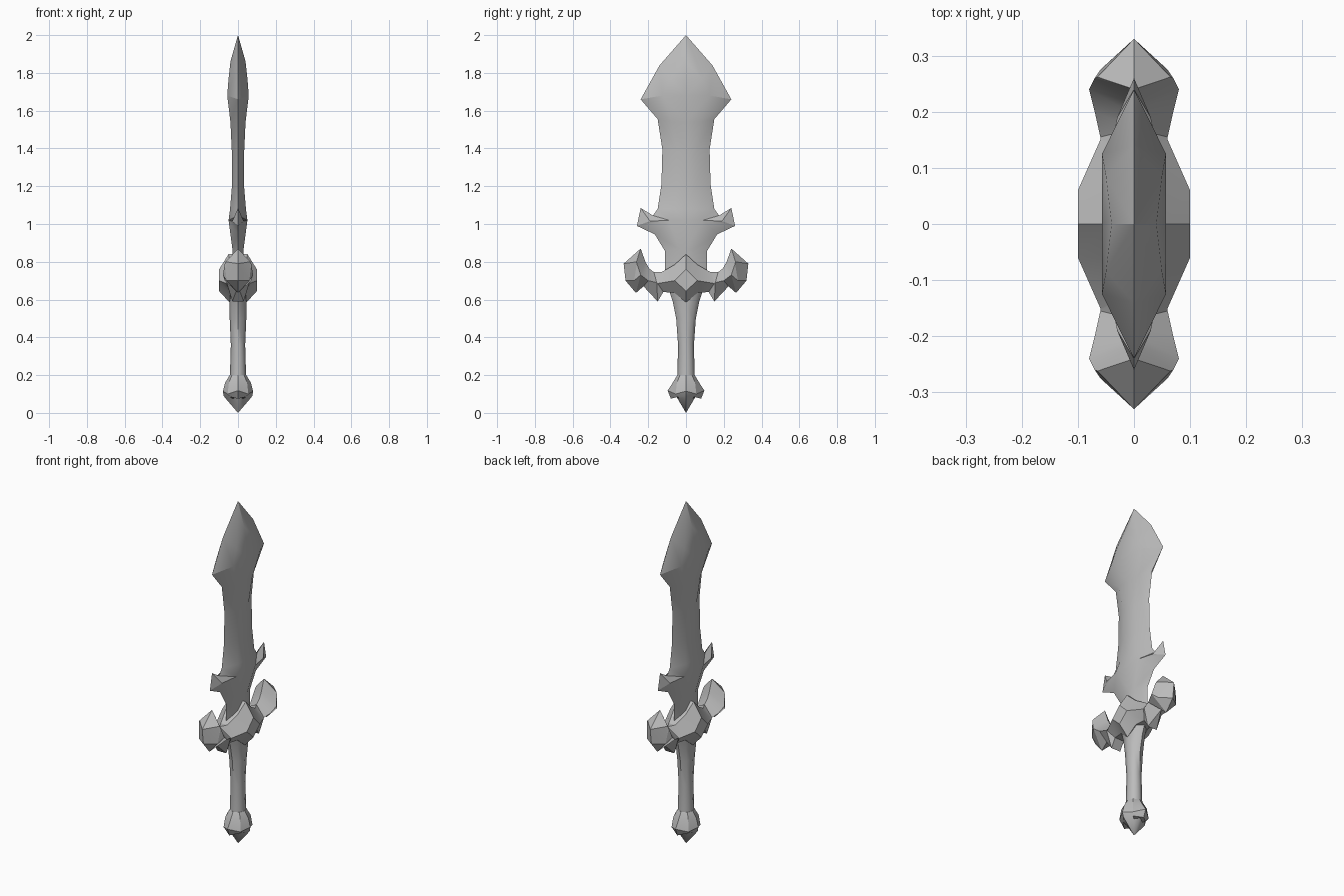
import bpy
import bmesh
from math import sin, cos, pi, radians

cube = bpy.data.objects.get("Cube")
if cube:
    bpy.data.objects.remove(cube, do_unlink=True)

steel = bpy.data.materials.new("grey_steel")
steel.use_nodes = True
grey = (0.5, 0.5, 0.5, 1)
steel.diffuse_color = grey
steel.node_tree.nodes["Principled BSDF"].inputs["Base Color"].default_value = grey


def add_patch(bm, rows, sx=1, sy=1):
    """Skin neighbouring rows of points, skipping collapsed faces."""
    for upper, lower in zip(rows, rows[1:]):
        for i in range(len(upper) - 1):
            corners = []
            for p in (upper[i], upper[i + 1], lower[i + 1], lower[i]):
                point = (p[0] * sx, p[1] * sy, p[2])
                if point not in corners:
                    corners.append(point)
            if len(corners) > 2:
                bm.faces.new([bm.verts.new(c) for c in corners])


def make_part(name, patches, mirrored=False, angle=30):
    """Weld patches, optionally repeated in all four quadrants, into an object."""
    bm = bmesh.new()
    signs = (1, -1) if mirrored else (1,)
    for sx in signs:
        for sy in signs:
            for rows in patches:
                add_patch(bm, rows, sx, sy)
    bmesh.ops.remove_doubles(bm, verts=bm.verts, dist=0.0005)
    bmesh.ops.recalc_face_normals(bm, faces=bm.faces)
    mesh = bpy.data.meshes.new(name)
    bm.to_mesh(mesh)
    bm.free()
    mesh.materials.append(steel)
    obj = bpy.data.objects.new(name, mesh)
    bpy.context.collection.objects.link(obj)
    bpy.ops.object.select_all(action="DESELECT")
    obj.select_set(True)
    bpy.context.view_layer.objects.active = obj
    bpy.ops.object.shade_smooth_by_angle(angle=radians(angle))
    return obj


# Blade: cutting edge (y, z), then bevel ridge (x, y, z), from tip to root
blade_rows = [
    ((0, 2), (.04, 0, 1.86)),
    ((.14, 1.84), (.05, .085, 1.77)),
    ((.24, 1.66), (.057, .125, 1.68)),
    ((.15, 1.555), (.04, .075, 1.54)),
    ((.125, 1.395), (.033, .05, 1.39)),
    ((.13, 1.21), (.032, .05, 1.2)),
    ((.15, 1.08), (.042, .065, 1.08)),
    ((.175, 1.045), (.05, .09, 1.02)),
    ((.24, 1.085), (.03, .19, 1.015)),   # side barb
    ((.26, .99), (.03, .19, 1.015)),
    ((.165, .945), (.05, .09, 1.02)),
    ((.11, .855), (.03, .04, .87)),
    ((.11, .72), (.03, .04, .72)),
    ((0, .7), (0, 0, .7)),
]
bevel = [[(0, *edge), ridge] for edge, ridge in blade_rows]
flat = [[ridge, (ridge[0], 0, ridge[2])]
        for edge, ridge in blade_rows if ridge[1] < .15]
make_part("blade", [bevel, flat], mirrored=True)

# Guard: top, upper side, lower side and bottom points, centre to horn tip
horn_tip = (0, .24, .87)
guard_rows = [
    [(.05, 0, .84), (.1, 0, .76), (.1, 0, .645), (.045, 0, .585)],
    [(.04, .06, .785), (.1, .06, .7), (.1, .06, .7), (.04, .06, .635)],
    [(.02, .13, .745), (.06, .15, .685), (.06, .15, .685), (.03, .12, .64)],
    [(0, .17, .745), (.06, .155, .69), (.06, .155, .69), (.03, .15, .59)],
    [(0, .195, .765), (.07, .2, .7), (.07, .2, .7), (0, .225, .67)],
    [(0, .215, .8), (.08, .24, .73), (.08, .24, .73), (0, .265, .635)],
    [horn_tip, (.07, .26, .79), (.06, .275, .7), (0, .32, .7)],
    [horn_tip, (.065, .262, .8), (.065, .262, .8), (0, .33, .79)],
    [horn_tip] * 4,
]
guard = [[(0, *row[0][1:])] + row + [(0, *row[-1][1:])] for row in guard_rows]
make_part("guard", [guard], mirrored=True, angle=25)


def ring(rx, ry, z, sides=8):
    return [(rx * cos(2 * pi * (i % sides) / sides),
             ry * sin(2 * pi * (i % sides) / sides), z) for i in range(sides + 1)]


# Grip: waisted eight-sided handle flaring under the guard
grip_profile = [(0, 0, .66), (.05, .09, .65), (.046, .07, .59), (.044, .052, .5),
                (.038, .042, .36), (.043, .046, .19), (0, 0, .17)]
make_part("grip", [[ring(*level) for level in grip_profile]], angle=50)

# Pommel: rounded cap with four points above a small pyramid, one quadrant
# Each row runs from the x axis through the diagonal to the y axis
pommel_rows = [
    [(0, 0, .2)] * 3,
    [(.044, 0, .2), (.032, .032, .2), (0, .046, .2)],
    [(.068, 0, .16), (.048, .048, .16), (0, .07, .16)],
    [(.08, 0, .115), (.055, .055, .1), (0, .097, .118)],
    [(.076, 0, .09), (.042, .042, .085), (0, .08, .075)],
    [(.06, 0, .07), (.03, .035, .075), (0, .05, .085)],
    [(0, 0, 0)] * 3,
]
make_part("pommel", [pommel_rows], mirrored=True)
